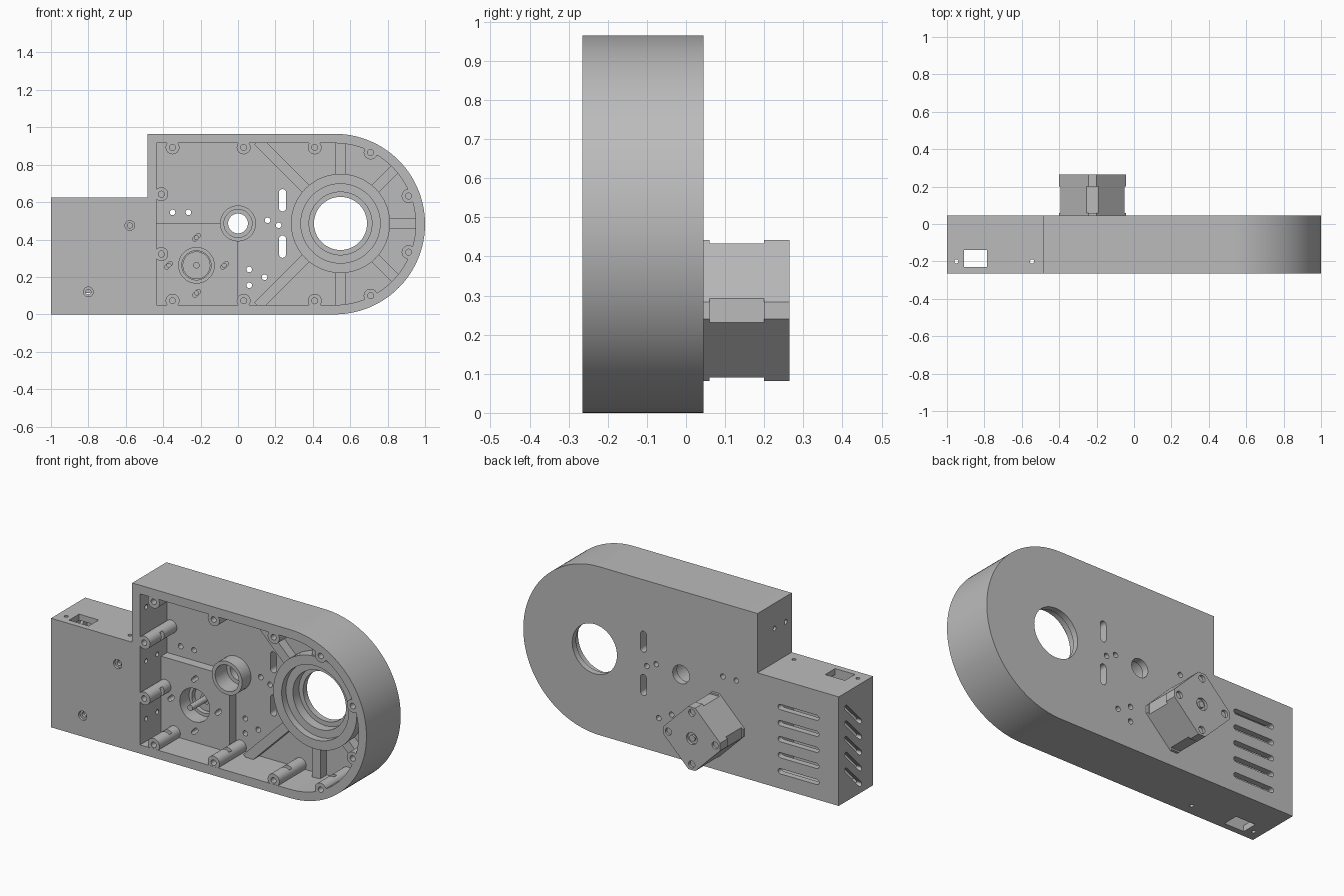
import bpy, bmesh
from math import sin, cos, pi, radians, atan2

old = bpy.data.objects.get("Cube")
if old:
    bpy.data.objects.remove(old, do_unlink=True)

grey = bpy.data.materials.new("plain grey")
grey.use_nodes = True
tone = (0.5, 0.5, 0.5, 1)
grey.diffuse_color = tone
grey.node_tree.nodes["Principled BSDF"].inputs["Base Color"].default_value = tone

FRONT, FLOOR, BACK = -0.265, -0.02, 0.045
PAD = -0.075
MID = 0.4825


# Profile helpers
def disc(x, z, r, n=40):
    return [(x + r * cos(2 * pi * i / n), z + r * sin(2 * pi * i / n)) for i in range(n)]


def rect(x0, x1, z0, z1):
    return [(x0, z0), (x1, z0), (x1, z1), (x0, z1)]


def turn(pts, x, z, angle):
    c, s = cos(angle), sin(angle)
    return [(x + c * a - s * b, z + s * a + c * b) for a, b in pts]


def slot(x, z, length, width, angle):
    r, h = width / 2, (length - width) / 2
    arc = [-pi / 2 + pi * i / 8 for i in range(9)]
    pts = [(h + r * cos(t), r * sin(t)) for t in arc]
    pts += [(-h - r * cos(t), -r * sin(t)) for t in arc]
    return turn(pts, x, z, angle)


def round_end(left, margin):
    r = MID - margin
    arc = [-pi / 2 + pi * i / 64 for i in range(65)]
    return [(left, margin)] + [(0.5175 + r * cos(t), MID + r * sin(t)) for t in arc] + [(left, MID + r)]


def prism(name, pts, d0, d1, axis="Y"):
    place = {"X": lambda a, b, d: (d, a, b), "Y": lambda a, b, d: (a, d, b),
             "Z": lambda a, b, d: (a, b, d)}[axis]
    bm = bmesh.new()
    lo = [bm.verts.new(place(a, b, d0)) for a, b in pts]
    hi = [bm.verts.new(place(a, b, d1)) for a, b in pts]
    bm.faces.new(lo)
    bm.faces.new(hi)
    for i in range(len(pts)):
        j = (i + 1) % len(pts)
        bm.faces.new((lo[i], lo[j], hi[j], hi[i]))
    bmesh.ops.recalc_face_normals(bm, faces=bm.faces)
    mesh = bpy.data.meshes.new(name)
    bm.to_mesh(mesh)
    bm.free()
    mesh.materials.append(grey)
    ob = bpy.data.objects.new(name, mesh)
    bpy.context.collection.objects.link(ob)
    return ob


def combine(target, pts, d0, d1, axis="Y", mode="DIFFERENCE"):
    tool = prism("tool", pts, d0, d1, axis)
    mod = target.modifiers.new("shape", "BOOLEAN")
    mod.operation, mod.object, mod.solver = mode, tool, "MANIFOLD"
    bpy.context.view_layer.objects.active = target
    bpy.ops.object.modifier_apply(modifier=mod.name)
    bpy.data.objects.remove(tool, do_unlink=True)


def add(target, pts, d0, d1):
    combine(target, pts, d0, d1, mode="UNION")


# Outer shell with low electronics box at the side
outline = round_end(-0.485, 0)
outline = [(-1, 0)] + outline[1:] + [(-0.485, 0.625), (-1, 0.625)]
housing = prism("housing", outline, FRONT, BACK)
combine(housing, round_end(-0.435, 0.05), FRONT - 0.1, FLOOR)
combine(housing, rect(-0.965, -0.52, 0.035, 0.59), FRONT + 0.035, BACK - 0.035)

# Raised motor pad, bearing hubs and stiffening ribs
MX, MZ = -0.222, 0.262
HX, HZ = 0.548, 0.486
add(housing, rect(-0.46, 0, 0.03, HZ), PAD, 0.01)
add(housing, disc(0, HZ, 0.096), -0.1, 0.012)
for degrees, reach in ((0, 0.42), (45, 0.435), (90, 0.445), (135, 0.625),
                       (225, 0.625), (270, 0.445), (315, 0.435)):
    add(housing, turn(rect(0.2, reach, -0.027, 0.027), HX, HZ, radians(degrees)), PAD, 0.008)
add(housing, disc(HX, HZ, 0.265, 64), -0.085, 0.015)

# Screw bosses along the rim, mirrored top to bottom
bosses = []
for x, z in ((-0.35, 0.41), (0.03, 0.41), (0.41, 0.41), (0.709, 0.383), (0.912, 0.15), (-0.41, 0.16)):
    for side in (1, -1):
        bosses.append((x, MID + side * z))
for x, z in bosses:
    add(housing, disc(x, z, 0.037, 28), FRONT + 0.001, 0.005)
for x, z in bosses:
    combine(housing, disc(x, z, 0.016, 20), FRONT - 0.1, -0.08)
    # Nut pocket facing the middle
    inward = atan2(MID - z, 0.5 - x) if x > 0.6 else (0 if x < -0.4 else (-pi / 2 if z > MID else pi / 2))
    combine(housing, turn(rect(0, 0.06, -0.026, 0.026), x, z, inward), -0.16, -0.135)

# Stepped bores
for x, z, steps in ((HX, HZ, ((0.212, -0.045), (0.168, 0.01), (0.142, 0.1))),
                    (0, HZ, ((0.075, 0.005), (0.053, 0.1))),
                    (MX, MZ, ((0.095, 0.01), (0.078, 0.1)))):
    for r, depth in steps:
        combine(housing, disc(x, z, r, 64), FRONT - 0.1, depth)

# Small through holes and adjustment slots in the back plate
for x, z in ((-0.35, 0.545), (-0.265, 0.545), (0.158, 0.503), (0.217, 0.476),
             (0.06, 0.24), (0.06, 0.155), (0.142, 0.198)):
    combine(housing, disc(x, z, 0.015, 20), -0.2, 0.1)
for z in (0.61, 0.362):
    combine(housing, slot(0.238, z, 0.12, 0.038, pi / 2), -0.2, 0.1)
for k in range(4):
    t = k * pi / 2
    combine(housing, slot(MX + 0.15 * cos(t), MZ + 0.15 * sin(t), 0.05, 0.024, pi / 4), -0.2, 0.1)

# Electronics box: front screws, vents, top and bottom openings
for x, z in ((-0.578, 0.475), (-0.8, 0.12)):
    combine(housing, disc(x, z, 0.026, 24), FRONT - 0.1, FRONT + 0.015)
    combine(housing, disc(x, z, 0.014, 24), FRONT - 0.1, FRONT + 0.08)
for k in range(5):
    combine(housing, slot(-0.745, 0.1 + 0.092 * k, 0.26, 0.03, 0), -0.01, 0.1)
    combine(housing, slot(-0.085, 0.115 + 0.09 * k, 0.21, 0.025, pi / 4), -1.1, -0.94, "X")
combine(housing, rect(-0.91, -0.785, -0.23, -0.14), -0.1, 0.7, "Z")
for x in (-0.95, -0.545):
    combine(housing, disc(x, -0.2, 0.011, 20), -0.1, 0.7, "Z")

# Cable holes through the dividing wall
for z in (0.82, 0.51, 0.18):
    for y in (-0.11, -0.21):
        combine(housing, disc(y, z, 0.013, 20), -0.6, -0.4, "X")


# Motor: square with cut corners, standing on its corner
def cut_square(tip):
    pts = []
    w = 0.202 - tip
    for k in range(4):
        pts += turn([(tip, -w), (tip, w)], MX, MZ, k * pi / 2)
    return pts


motor = prism("motor_body", cut_square(0.171), BACK + 0.005, 0.255)
add(motor, cut_square(0.18), BACK, 0.06)
add(motor, cut_square(0.18), 0.2, 0.265)
for k in range(4):
    t = k * pi / 2
    combine(motor, disc(MX + 0.148 * cos(t), MZ + 0.148 * sin(t), 0.02, 24), 0.25, 0.3)
    combine(motor, disc(MX + 0.148 * cos(t), MZ + 0.148 * sin(t), 0.011, 24), 0.0, 0.07)
combine(motor, disc(MX, MZ, 0.034), 0.25, 0.3)
add(motor, disc(MX, MZ, 0.018), 0.24, 0.262)
add(motor, disc(MX, MZ, 0.074, 48), 0.032, 0.05)
add(motor, disc(MX, MZ, 0.032), 0.024, 0.05)
shaft = prism("motor_shaft", disc(MX, MZ, 0.017, 24), -0.117, 0.04)

# Soft curves, crisp edges
bpy.ops.object.select_all(action="DESELECT")
for ob in (housing, motor, shaft):
    ob.select_set(True)
bpy.context.view_layer.objects.active = housing
bpy.ops.object.shade_smooth_by_angle(angle=radians(30))
